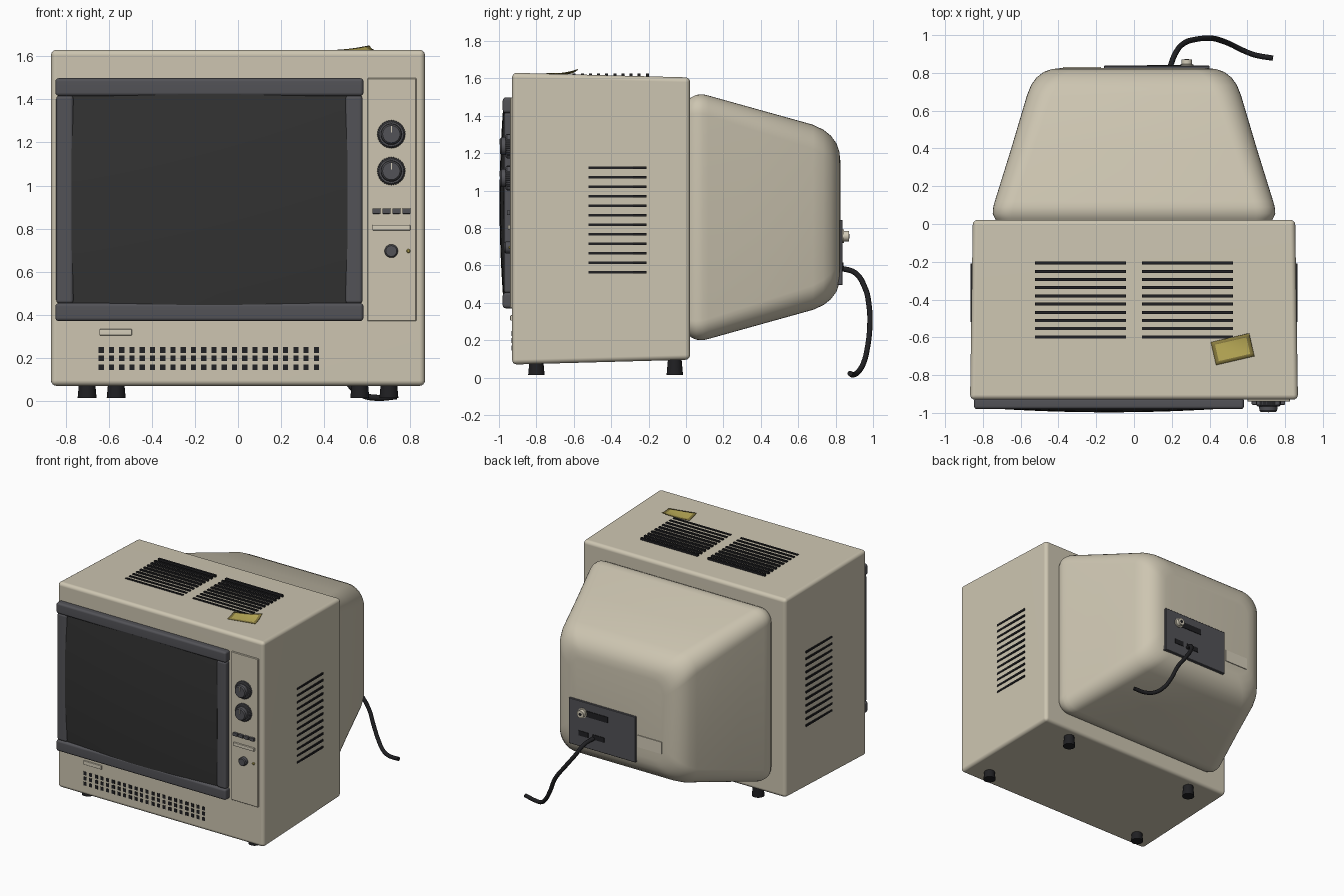
import bpy, bmesh, math
from mathutils import Matrix, Vector

if "Cube" in bpy.data.objects:
    bpy.data.objects.remove(bpy.data.objects["Cube"])


def material(name, r, g, b):
    m = bpy.data.materials.new(name)
    m.diffuse_color = (r, g, b, 1)
    m.use_nodes = True
    m.node_tree.nodes["Principled BSDF"].inputs["Base Color"].default_value = m.diffuse_color
    return m


BEIGE = material("beige plastic", 0.61, 0.56, 0.44)
CREAM = material("light beige trim", 0.66, 0.61, 0.49)
GREY = material("dark grey plastic", 0.085, 0.085, 0.095)
SCREEN = material("screen glass", 0.032, 0.032, 0.032)
BLACK = material("black rubber", 0.014, 0.014, 0.016)
GOLD = material("gold label", 0.52, 0.43, 0.10)
DARK_GOLD = material("dark gold border", 0.25, 0.20, 0.05)


def finish(name, bm, *mats, weighted=False):
    bmesh.ops.recalc_face_normals(bm, faces=bm.faces)
    me = bpy.data.meshes.new(name)
    bm.to_mesh(me)
    bm.free()
    for m in mats:
        me.materials.append(m)
    me.shade_smooth()
    me.set_sharp_from_angle(angle=math.radians(35))
    ob = bpy.data.objects.new(name, me)
    bpy.context.collection.objects.link(ob)
    if weighted:
        ob.modifiers.new("flat faces", 'WEIGHTED_NORMAL').keep_sharp = True
    return ob


def add_box(bm, x0, x1, y0, y1, z0, z1):
    mat = Matrix.Translation(((x0 + x1) / 2, (y0 + y1) / 2, (z0 + z1) / 2))
    mat = mat @ Matrix.Diagonal((x1 - x0, y1 - y0, z1 - z0, 1))
    return bmesh.ops.create_cube(bm, size=1, matrix=mat)["verts"]


def boxes(name, mat, specs, bevel=0.0, segments=2):
    bm = bmesh.new()
    for s in specs:
        add_box(bm, *s)
    if bevel:
        bmesh.ops.bevel(bm, geom=bm.edges[:], offset=bevel, segments=segments,
                        profile=0.5, affect='EDGES')
    return finish(name, bm, mat, weighted=bevel > 0)


def lathe_y(name, mat, x, z, profile, sides=40, flute=0.0):
    """Stack of rings along y; profile holds (radius, y)."""
    bm = bmesh.new()
    rings = []
    for r, y in profile:
        ring = []
        for i in range(sides):
            a = 2 * math.pi * i / sides
            rr = r - (flute if i % 2 else 0)
            ring.append(bm.verts.new((x + rr * math.cos(a), y, z + rr * math.sin(a))))
        rings.append(ring)
    loft(bm, rings)
    return finish(name, bm, mat)


def loft(bm, rings):
    for a, b in zip(rings, rings[1:]):
        for i in range(len(a)):
            j = (i + 1) % len(a)
            bm.faces.new((a[i], a[j], b[j], b[i]))
    bm.faces.new(rings[0])
    bm.faces.new(rings[-1])


# Cabinet: box narrowing slightly to the back
bm = bmesh.new()
for v in add_box(bm, -0.868, 0.868, -0.93, 0.022, 0.07, 1.63):
    if v.co.y > 0:
        v.co.x *= 0.983
        v.co.z += 0.026 if v.co.z < 0.8 else -0.025
bmesh.ops.bevel(bm, geom=bm.edges[:], offset=0.026, segments=4, profile=0.5, affect='EDGES')
finish("cabinet", bm, BEIGE, weighted=True)

# Rear tube housing: loft of rounded rectangles (y, half width, z low, z high, radius)
sections = [(0.0, 0.72, 0.235, 1.48, 0.08), (0.03, 0.737, 0.214, 1.50, 0.09),
            (0.055, 0.748, 0.203, 1.512, 0.10), (0.09, 0.745, 0.20, 1.515, 0.105),
            (0.12, 0.737, 0.207, 1.508, 0.107),
            (0.40, 0.65, 0.285, 1.43, 0.12), (0.68, 0.567, 0.363, 1.352, 0.13),
            (0.735, 0.545, 0.388, 1.325, 0.135), (0.775, 0.517, 0.42, 1.293, 0.135),
            (0.805, 0.478, 0.46, 1.252, 0.13), (0.82, 0.435, 0.505, 1.208, 0.12),
            (0.825, 0.39, 0.55, 1.16, 0.10)]
bm = bmesh.new()
rings = []
for y, w, z0, z1, r in sections:
    ring = []
    for k, (cx, cz) in enumerate([(w - r, z1 - r), (r - w, z1 - r), (r - w, z0 + r), (w - r, z0 + r)]):
        for i in range(9):
            a = math.pi / 2 * (k + i / 8)
            ring.append(bm.verts.new((cx + r * math.cos(a), y, cz + r * math.sin(a))))
    rings.append(ring)
loft(bm, rings)
finish("rear_housing", bm, BEIGE)

# Screen surround bars
boxes("screen_surround", GREY, [
    (-0.847, 0.582, -0.98, -0.92, 1.415, 1.498),
    (-0.847, 0.582, -0.98, -0.92, 0.371, 0.455),
    (-0.843, -0.763, -0.973, -0.92, 0.452, 1.418),
    (0.498, 0.578, -0.973, -0.92, 0.452, 1.418)], 0.016, 3)

# Bulging screen
bm = bmesh.new()
bmesh.ops.create_grid(bm, x_segments=24, y_segments=18, size=1)
for v in bm.verts:
    u, w = v.co.x, v.co.y
    v.co = (-0.1325 + 0.64 * u, -0.997 + 0.022 * u * u + 0.018 * w * w, 0.935 + 0.49 * w)
rim = [e for e in bm.edges if e.is_boundary]
new = bmesh.ops.extrude_edge_only(bm, edges=rim)["geom"]
for v in new:
    if isinstance(v, bmesh.types.BMVert):
        v.co.y = -0.92
finish("screen", bm, SCREEN)

# Control panel with knobs, buttons and lamp
boxes("control_panel", BEIGE, [(0.60, 0.827, -0.94, -0.92, 0.371, 1.498)], 0.003, 1)
for label, z in (("upper", 1.238), ("lower", 1.067)):
    lathe_y(label + "_knob_base", GREY, 0.711, z,
            [(0.066, -0.93), (0.066, -0.957), (0.058, -0.965)], 72, 0.003)
    lathe_y(label + "_knob", GREY, 0.711, z, [(0.05, -0.95), (0.047, -0.987), (0.04, -0.995)])
    boxes(label + "_knob_pointer", CREAM, [(0.7085, 0.7135, -0.998, -0.99, z + 0.008, z + 0.038)])
lathe_y("small_knob", GREY, 0.711, 0.696, [(0.031, -0.93), (0.031, -0.965), (0.025, -0.972)], 32)
lathe_y("power_lamp", GOLD, 0.79, 0.696, [(0.01, -0.93), (0.009, -0.945), (0.005, -0.949)], 16)
boxes("push_buttons", GREY, [(0.623 + 0.0465 * i, 0.661 + 0.0465 * i, -0.957, -0.93, 0.869, 0.894)
                             for i in range(4)], 0.004)
boxes("panel_strip", CREAM, [(0.623, 0.80, -0.953, -0.93, 0.792, 0.817)], 0.004)
boxes("front_badge", CREAM, [(-0.643, -0.492, -0.94, -0.92, 0.305, 0.334)], 0.004)

# Speaker holes
boxes("speaker_holes", BLACK, [
    (-0.634 + 0.0475 * i - 0.012, -0.634 + 0.0475 * i + 0.012, -0.933, -0.92, z - 0.013, z + 0.013)
    for i in range(22) for z in (0.158, 0.198, 0.237)])

# Vent slats on top and both sides
boxes("top_vents", BLACK, [
    (s - 0.241, s + 0.241, y - 0.008, y + 0.008, 1.60, 1.627)
    for s in (-0.283, 0.283) for y in [-0.207 - 0.0434 * i for i in range(10)]])
boxes("side_vents", BLACK, [
    (min(s * 0.84, s * 0.866), max(s * 0.84, s * 0.866), -0.52, -0.21, z - 0.007, z + 0.007)
    for s in (-1, 1) for z in [0.563 + 0.0508 * i for i in range(12)]])

# Feet: front pair wide apart, rear pair closer
for label, x, y in (("front", 0.70, -0.80), ("rear", 0.565, -0.06)):
    for side, s in (("left", -1), ("right", 1)):
        bm = bmesh.new()
        bmesh.ops.create_cone(bm, cap_ends=True, segments=28, radius1=0.044, radius2=0.035, depth=0.1,
                              matrix=Matrix.Translation((s * x, y, 0.064)))
        finish(f"{label}_{side}_foot", bm, BLACK)

# Peeling gold label on top with darker border
us = [-1, -0.82, -0.4, 0, 0.4, 0.82, 1]
vs = [-1, -0.72, -0.3, 0.1, 0.5, 0.72, 1]
rot = Matrix.Rotation(math.radians(13), 3, 'Z')
bm = bmesh.new()
grid = []
for v in vs:
    row = []
    for u in us:
        lift = 0.022 * max(0, (u + v) / 2) ** 2
        row.append(bm.verts.new(Vector((0.522, -0.663, 1.628 + lift)) + rot @ Vector((u * 0.104, v * 0.062, 0))))
    grid.append(row)
for j in range(6):
    for i in range(6):
        f = bm.faces.new((grid[j][i], grid[j][i + 1], grid[j + 1][i + 1], grid[j + 1][i]))
        f.material_index = 1 if i in (0, 5) or j in (0, 5) else 0
label = finish("top_label", bm, GOLD, DARK_GOLD)
label.modifiers.new("thickness", 'SOLIDIFY').thickness = 0.004

# Rear connection plate, sockets and label
boxes("rear_plate", GREY, [(-0.16, 0.40, 0.80, 0.838, 0.495, 0.842)], 0.003, 1)
boxes("rear_sockets", BLACK, [
    (0.07, 0.25, 0.82, 0.842, 0.735, 0.78),
    (0.235, 0.315, 0.82, 0.842, 0.578, 0.615),
    (0.10, 0.20, 0.82, 0.842, 0.578, 0.615)])
lathe_y("aerial_connector", CREAM, 0.28, 0.757,
        [(0.036, 0.82), (0.036, 0.845), (0.028, 0.846), (0.028, 0.872)], 24)
lathe_y("aerial_pin_hole", BLACK, 0.28, 0.757, [(0.012, 0.86), (0.012, 0.874)], 16)
boxes("rear_label", CREAM, [(-0.375, -0.175, 0.81, 0.831, 0.615, 0.705)])

# Power cord hanging from the rear plate
points = [(0.19, 0.83, 0.585), (0.22, 0.905, 0.56), (0.265, 0.957, 0.48), (0.33, 0.978, 0.39),
          (0.41, 0.983, 0.28), (0.465, 0.97, 0.16), (0.515, 0.95, 0.08), (0.575, 0.92, 0.03),
          (0.64, 0.895, 0.0155), (0.735, 0.878, 0.022)]
curve = bpy.data.curves.new("power_cord", 'CURVE')
curve.dimensions = '3D'
curve.bevel_depth = 0.0145
curve.bevel_resolution = 4
curve.resolution_u = 6
curve.use_fill_caps = True
sp = curve.splines.new('BEZIER')
sp.bezier_points.add(len(points) - 1)
for bp, p in zip(sp.bezier_points, points):
    bp.co = p
    bp.handle_left_type = bp.handle_right_type = 'AUTO'
curve.materials.append(BLACK)
bpy.context.collection.objects.link(bpy.data.objects.new("power_cord", curve))
